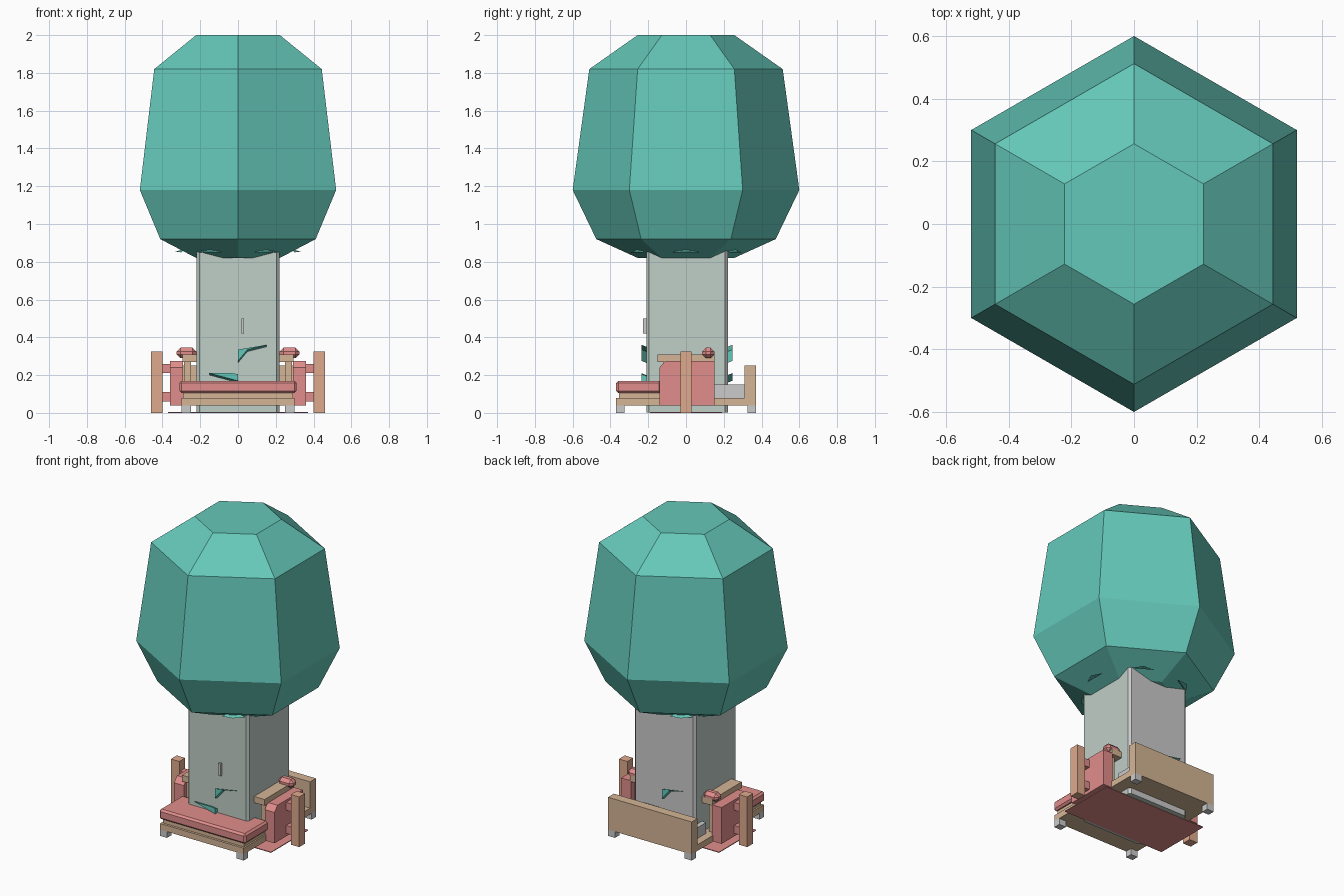
import bpy, bmesh, math
from mathutils import Vector

if "Cube" in bpy.data.objects:
    bpy.data.objects.remove(bpy.data.objects["Cube"])


def mat(name, r, g, b):
    m = bpy.data.materials.new(name)
    m.diffuse_color = (r, g, b, 1)
    m.use_nodes = True
    m.node_tree.nodes["Principled BSDF"].inputs["Base Color"].default_value = m.diffuse_color
    return m


TEAL = mat("teal_leaf", 0.13, 0.58, 0.49)
BARK = mat("pale_bark", 0.53, 0.62, 0.57)
PINK = mat("pink_cushion", 0.75, 0.27, 0.26)
WOOD = mat("tan_wood", 0.66, 0.46, 0.30)
POST = mat("orange_wood", 0.74, 0.40, 0.27)


def make(name, bm, material=None):
    bmesh.ops.recalc_face_normals(bm, faces=bm.faces)
    me = bpy.data.meshes.new(name)
    bm.to_mesh(me)
    bm.free()
    ob = bpy.data.objects.new(name, me)
    bpy.context.collection.objects.link(ob)
    if material:
        me.materials.append(material)
    return ob


def box(name, x, y, z, material=None, bevel=0):
    """Box from (min, max) ranges."""
    bm = bmesh.new()
    bmesh.ops.create_cube(bm, size=1)
    for v in bm.verts:
        v.co = Vector([(a + b) / 2 + c * (b - a) for (a, b), c in zip((x, y, z), v.co)])
    ob = make(name, bm, material)
    if bevel:
        mod = ob.modifiers.new("bevel", "BEVEL")
        mod.width, mod.segments = bevel, 1
    return ob


def pair(name, x, y, z, material=None, bevel=0):
    box(name + "_right", x, y, z, material, bevel)
    box(name + "_left", (-x[1], -x[0]), y, z, material, bevel)


def solid(name, pts, depth, material):
    """Flat polygon pushed out along a vector."""
    bm = bmesh.new()
    f = bm.faces.new([bm.verts.new(p) for p in pts])
    r = bmesh.ops.extrude_face_region(bm, geom=[f])
    for v in r["geom"]:
        if isinstance(v, bmesh.types.BMVert):
            v.co += Vector(depth)
    return make(name, bm, material)


# Hexagonal crown, stacked rings
bm = bmesh.new()
rings = []
for r, z in ((0.255, 0.82), (0.475, 0.92), (0.60, 1.18), (0.512, 1.82), (0.256, 2.0)):
    rings.append([bm.verts.new((r * math.cos(math.radians(30 + 60 * i)),
                                r * math.sin(math.radians(30 + 60 * i)), z)) for i in range(6)])
for a, b in zip(rings, rings[1:]):
    for i in range(6):
        j = (i + 1) % 6
        bm.faces.new((a[i], a[j], b[j], b[i]))
bm.faces.new(rings[0])
bm.faces.new(rings[-1])
make("crown", bm, TEAL)

# Small leaf tips under the crown
for i in range(6):
    a = math.radians(60 * i)
    n, t = Vector((math.cos(a), math.sin(a), 0)), Vector((-math.sin(a), math.cos(a), 0))
    bm = bmesh.new()
    p = [bm.verts.new(v) for v in (n * 0.30 - t * 0.07 + Vector((0, 0, 0.85)),
                                   n * 0.30 + t * 0.07 + Vector((0, 0, 0.85)),
                                   n * 0.27 + Vector((0, 0, 0.875)),
                                   n * 0.33 + Vector((0, 0, 0.853)))]
    for k in ((0, 1, 3), (1, 2, 3), (2, 0, 3), (0, 2, 1)):
        bm.faces.new([p[q] for q in k])
    make(f"leaf_tip_{i}", bm, TEAL)

# Square trunk with chamfered vertical corners and a grey back
c, w, y0, y1 = 0.015, 0.22, -0.21, 0.222
trunk = solid("trunk", [(-w + c, y0, 0.002), (w - c, y0, 0.002), (w, y0 + c, 0.002), (w, y1 - c, 0.002),
                        (w - c, y1, 0.002), (-w + c, y1, 0.002), (-w, y1 - c, 0.002), (-w, y0 + c, 0.002)],
              (0, 0, 0.87), BARK)
trunk.data.materials.append(None)
for f in trunk.data.polygons:
    if f.normal.y > 0.5:
        f.material_index = 1
box("bark_slot", (0.018, 0.033), (-0.228, -0.20), (0.42, 0.50))

# Leaf slivers on trunk front and back
for s, y in ((1, -0.21), (-1, 0.22)):
    for k, pts in enumerate((((0, 0.265), (0, 0.325), (0.15, 0.35), (0.05, 0.325)),
                             ((-0.15, 0.20), (-0.03, 0.20), (0, 0.195), (0, 0.16)))):
        solid(f"leaf_sliver_{k}_{s}", [(x * s, y, z) for x, z in pts], (0, -0.025 * s, 0.01), TEAL)

# Bench frame, feet, front cushion and back board
box("bench_frame", (-0.30, 0.30), (-0.37, 0.33), (0.04, 0.08), WOOD)
box("seat_slat", (-0.29, 0.29), (-0.355, -0.14), (0.08, 0.105), WOOD)
box("back_board", (-0.30, 0.30), (0.31, 0.37), (0.04, 0.25), WOOD)
box("front_cushion", (-0.31, 0.31), (-0.37, -0.13), (0.105, 0.17), PINK, 0.012)
box("rear_seat", (-0.25, 0.25), (0.15, 0.31), (0.08, 0.15))
for y in (-0.37, 0.325):
    pair("foot", (0.25, 0.30), (y, y + 0.045), (0, 0.042))

# Armrests: padded side, wood rail, head pad, outer post and its brackets
pair("arm_rail", (0.215, 0.295), (-0.15, 0.15), (0.27, 0.31), WOOD)
pair("arm_inner", (0.25, 0.285), (-0.12, 0.12), (0.08, 0.27), WOOD)
pair("arm_head_pad", (0.22, 0.325), (0.085, 0.15), (0.29, 0.345), PINK, 0.02)
for s in (1, -1):
    solid("arm_pad", [(0.29 * s, y, z) for y, z in ((-0.14, 0.04), (0.15, 0.04), (0.15, 0.275),
                                                   (-0.11, 0.275), (-0.14, 0.24))],
          (0.07 * s, 0, 0), PINK)
pair("post", (0.40, 0.46), (-0.03, 0.03), (0, 0.325), POST)
for z in (0.06, 0.21):
    pair("post_bracket", (0.35, 0.41), (-0.022, 0.022), (z, z + 0.05), PINK)

# Thin floor plate
box("floor_plate", (-0.37, 0.37), (-0.19, 0.19), (0, 0.005), PINK)
